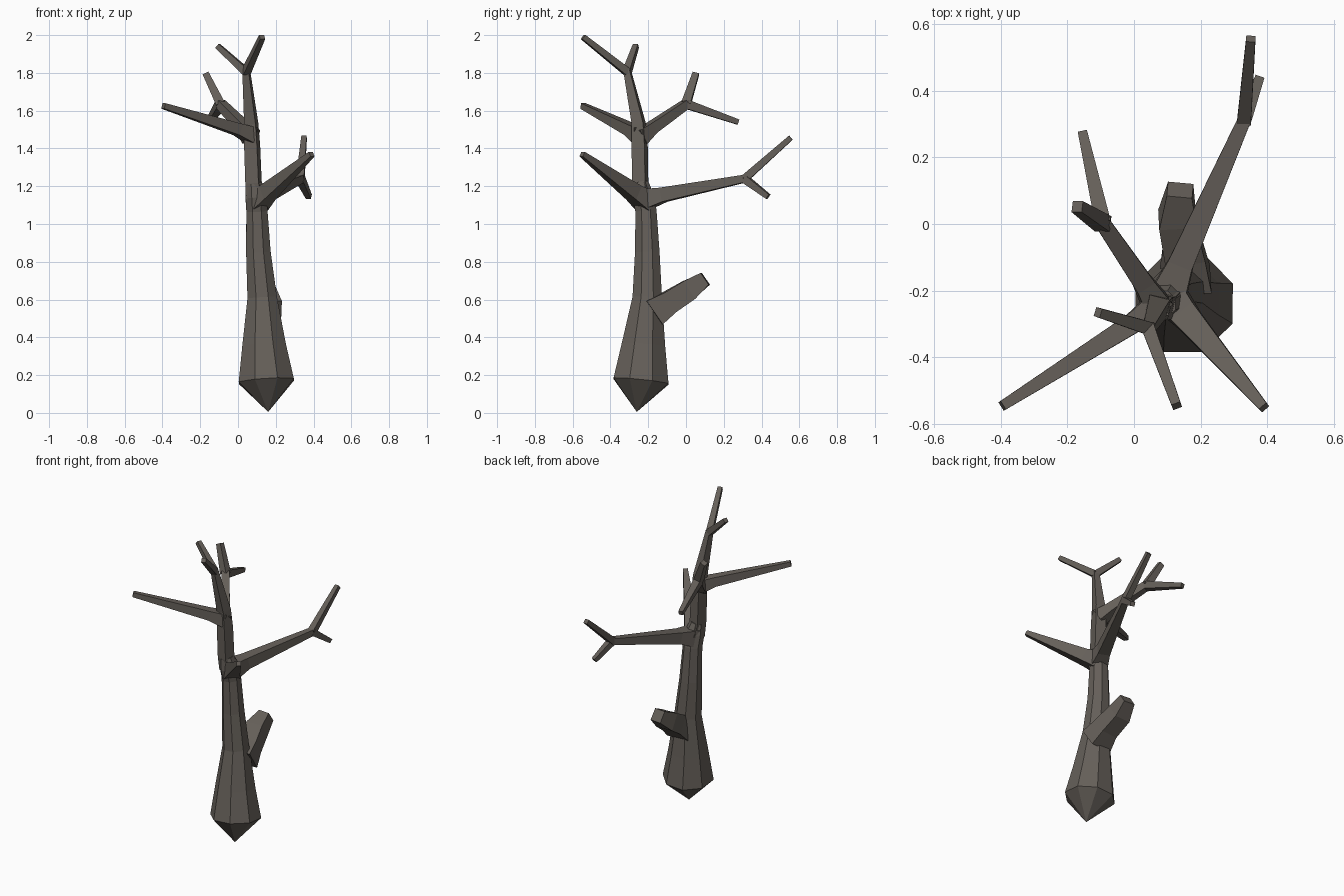
import bpy, bmesh, math
from mathutils import Vector


def limb(name, stations, sides=4, turn=0.0):
    """Faceted tapering limb; each station is (x, y, z, half width)."""
    pts = [Vector(s[:3]) for s in stations]
    bm = bmesh.new()
    rings = []
    for i, p in enumerate(pts):
        a, b = pts[max(i - 1, 0)], pts[min(i + 1, len(pts) - 1)]
        t = Vector((0, 0, 0))
        for d in (p - a, b - p):
            if d.length > 0:
                t += d.normalized()
        t.normalize()
        ref = Vector((0, 1, 0)) if abs(t.z) > 0.85 else Vector((0, 0, 1))
        u = t.cross(ref).normalized()
        v = u.cross(t)
        r = stations[i][3] / math.cos(math.pi / sides)
        ring = []
        for k in range(sides):
            ang = turn + math.pi * (2 * k + 1) / sides
            ring.append(bm.verts.new(p + r * (math.cos(ang) * u + math.sin(ang) * v)))
        rings.append(ring)
    for lo, hi in zip(rings, rings[1:]):
        for k in range(sides):
            n = (k + 1) % sides
            bm.faces.new((lo[k], lo[n], hi[n], hi[k]))
    bm.faces.new(rings[0][::-1])
    bm.faces.new(rings[-1])
    bmesh.ops.remove_doubles(bm, verts=bm.verts, dist=0.002)
    bmesh.ops.recalc_face_normals(bm, faces=bm.faces)
    me = bpy.data.meshes.new(name)
    bm.to_mesh(me)
    bm.free()
    ob = bpy.data.objects.new(name, me)
    bpy.context.collection.objects.link(ob)
    mat = bpy.data.materials.get("bark") or bpy.data.materials.new("bark")
    mat.diffuse_color = (0.13, 0.115, 0.10, 1)
    me.materials.append(mat)
    return ob


# Trunk with pointed root
limb("trunk", [(0.16, -0.26, 0.005, 0.0005), (0.15, -0.238, 0.168, 0.146),
               (0.138, -0.225, 0.36, 0.115), (0.128, -0.205, 0.61, 0.078),
               (0.108, -0.205, 0.85, 0.065), (0.1, -0.212, 1.07, 0.056),
               (0.095, -0.228, 1.15, 0.056), (0.085, -0.24, 1.22, 0.04)], 8)
limb("upper_trunk", [(0.095, -0.225, 1.14, 0.045), (0.082, -0.243, 1.22, 0.036),
                     (0.075, -0.245, 1.41, 0.035), (0.07, -0.25, 1.53, 0.031),
                     (0.043, -0.312, 1.815, 0.017)], 4, 0.25)

# Thick broken stub at the back
limb("stub", [(0.155, -0.17, 0.53, 0.075), (0.15, -0.09, 0.585, 0.06),
              (0.13, 0.015, 0.65, 0.056), (0.138, 0.102, 0.71, 0.038)])

# Main branches, flared where they leave the trunk
limb("back_branch", [(0.1, -0.22, 1.13, 0.055), (0.14, -0.12, 1.155, 0.038),
                     (0.33, 0.31, 1.24, 0.02)])
limb("front_branch", [(0.1, -0.21, 1.12, 0.055), (0.155, -0.275, 1.165, 0.041),
                      (0.39, -0.55, 1.37, 0.014)])
limb("left_branch", [(0.07, -0.245, 1.47, 0.042), (0.0, -0.295, 1.5, 0.031),
                     (-0.395, -0.545, 1.625, 0.015)])
limb("back_left_branch", [(0.07, -0.245, 1.46, 0.042), (0.03, -0.18, 1.51, 0.03),
                          (-0.092, 0.0, 1.635, 0.023)])

# Twigs: each fork splits into two tips
forks = {
    "back": ((0.33, 0.31, 1.24, 0.021),
             [(0.35, 0.555, 1.457, 0.014), (0.375, 0.435, 1.145, 0.014)]),
    "back_left": ((-0.092, 0.0, 1.635, 0.024),
                  [(-0.17, 0.052, 1.795, 0.017), (-0.154, 0.275, 1.54, 0.014)]),
    "top": ((0.043, -0.312, 1.805, 0.02),
            [(0.128, -0.545, 1.99, 0.014), (-0.108, -0.265, 1.943, 0.014)]),
}
for name, (base, tips) in forks.items():
    for i, tip in enumerate(tips):
        limb(f"{name}_twig_{i + 1}", [base, tip])
